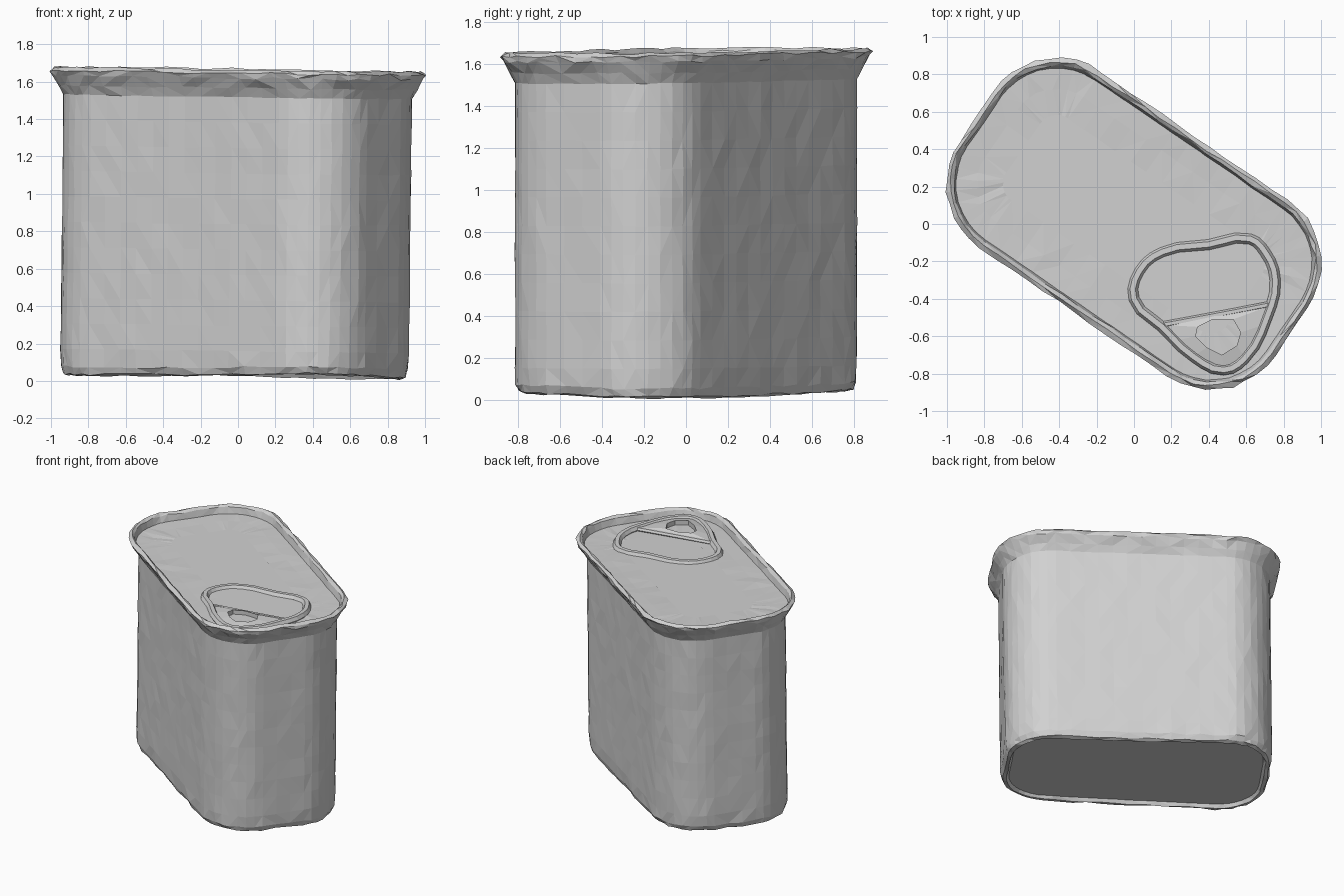
import bpy, bmesh, math, random
from mathutils import Vector, Matrix

random.seed(4)
if "Cube" in bpy.data.objects:
    bpy.data.objects.remove(bpy.data.objects["Cube"])

# One dull metal for the whole tin
metal = bpy.data.materials.new("dull_grey_metal")
metal.use_nodes = True
GREY = (0.64, 0.64, 0.64, 1)
metal.diffuse_color = GREY
metal.node_tree.nodes["Principled BSDF"].inputs["Base Color"].default_value = GREY

HALF_L, HALF_W, RADIUS = 1.018, 0.567, 0.41
TURN = Matrix.Rotation(math.radians(-34.4), 3, 'Z')


def outline(inset):
    """Rounded rectangle, turned on the ground plane."""
    r = RADIUS - inset
    cx, cy = HALF_L - RADIUS, HALF_W - RADIUS
    corners = [(cx, cy), (-cx, cy), (-cx, -cy), (cx, -cy)]
    pts = []
    for i, (x, y) in enumerate(corners):
        for k in range(10):
            a = math.pi / 2 * (i + k / 9)
            pts.append(Vector((x + r * math.cos(a), y + r * math.sin(a), 0)))
        # Extra points along the straight side that follows
        nx, ny = corners[(i + 1) % 4]
        a = math.pi / 2 * (i + 1)
        end = Vector((nx + r * math.cos(a), ny + r * math.sin(a), 0))
        start, steps = pts[-1].copy(), 3 if i % 2 else 12
        pts += [start.lerp(end, k / steps) for k in range(1, steps)]
    return [TURN @ p for p in pts]


def finish(bm, name):
    bmesh.ops.recalc_face_normals(bm, faces=bm.faces)
    mesh = bpy.data.meshes.new(name)
    bm.to_mesh(mesh)
    bm.free()
    mesh.materials.append(metal)
    obj = bpy.data.objects.new(name, mesh)
    bpy.context.collection.objects.link(obj)
    return obj


def loft(name, profile, cap_first=False, cap_last=False):
    """Rings of (inset, height, roughness), joined into a dented, leaning wall."""
    bm = bmesh.new()
    rings = []
    for inset, z, rough in profile:
        ring = []
        lean = 0.012 * (z - 1.65)
        foot_lift = 0.04 * max(0, 1 - z / 0.15)
        for p in outline(inset):
            j = [random.uniform(-rough, rough) for _ in range(3)]
            tilt = 0.004 * p.y * z - 0.012 * p.x + foot_lift * p.y ** 2
            ring.append(bm.verts.new((p.x + j[0] + lean, p.y + j[1],
                                      z + j[2] + tilt)))
        rings.append(ring)
    n = len(rings[0])
    for a, b in zip(rings, rings[1:]):
        for i in range(n):
            k = (i + 1) % n
            if random.random() < 0.5:
                bm.faces.new((a[i], a[k], b[k]))
                bm.faces.new((a[i], b[k], b[i]))
            else:
                bm.faces.new((a[i], a[k], b[i]))
                bm.faces.new((a[k], b[k], b[i]))
    if cap_first:
        bm.faces.new(rings[0])
    if cap_last:
        bm.faces.new(rings[-1])
    return finish(bm, name)


# Body wall with crumpled foot, slightly recessed base and flared rim
wall = [(0.068, 0.16 + 0.136 * i, 0.0025) for i in range(11)]
loft("tin_body",
     [(0.13, 0.045, 0.001), (0.115, 0.018, 0.004), (0.088, 0.025, 0.006),
      (0.072, 0.065, 0.006)] + wall
     + [(0.042, 1.57, 0.005), (0.008, 1.625, 0.008), (-0.003, 1.65, 0.007),
        (0.02, 1.665, 0.006), (0.038, 1.65, 0.005), (0.052, 1.59, 0.002)],
     cap_first=True)

# Sunken lid, a gently uneven sheet
loft("lid", [(0.045, 1.602, 0.001), (0.16, 1.6, 0.003), (0.3, 1.598, 0.002)],
     cap_last=True)


def tab_z(y):
    """The pull tab rises slightly towards the riveted end."""
    return 1.59 - 0.02 * (y + 0.1)


def tube(name, path, depth, closed):
    """Faceted round bar that follows a smooth path on the lid."""
    curve = bpy.data.curves.new(name, 'CURVE')
    curve.dimensions = '3D'
    curve.bevel_depth = depth
    curve.bevel_resolution = 1
    curve.resolution_u = 3
    curve.use_fill_caps = True
    spline = curve.splines.new('BEZIER')
    spline.bezier_points.add(len(path) - 1)
    spline.use_cyclic_u = closed
    spline.use_smooth = False
    for bp, (x, y) in zip(spline.bezier_points, path):
        bp.co = (x, y, tab_z(y))
        bp.handle_left_type = bp.handle_right_type = 'AUTO'
    curve.materials.append(metal)
    obj = bpy.data.objects.new(name, curve)
    bpy.context.collection.objects.link(obj)
    return obj


# Pull tab loop, with a pointed riveted end
tube("pull_tab_loop",
     [(0, -0.4), (0.03, -0.25), (0.15, -0.15), (0.4, -0.11), (0.62, -0.08),
      (0.7, -0.15), (0.755, -0.3), (0.71, -0.5), (0.59, -0.72),
      (0.48, -0.78), (0.32, -0.71), (0.15, -0.55)], 0.029, True)
tube("pull_tab_bar", [(0.15, -0.54), (0.42, -0.49), (0.73, -0.43)], 0.018, False)

# Plate around the rivet hole
bm = bmesh.new()
outer = [(0.17, -0.54), (0.45, -0.48), (0.72, -0.44), (0.69, -0.54),
         (0.59, -0.71), (0.48, -0.77), (0.33, -0.7), (0.24, -0.62)]
hole = [(0.34, -0.55), (0.42, -0.51), (0.53, -0.51), (0.57, -0.58),
        (0.55, -0.65), (0.47, -0.7), (0.39, -0.66), (0.33, -0.6)]
rims = [[bm.verts.new((x, y, tab_z(y) + lift)) for x, y in pts]
        for pts, lift in ((outer, 0.01), (hole, 0.025), (hole, -0.01))]
for a, b in zip(rims, rims[1:]):
    for i in range(len(a)):
        k = (i + 1) % len(a)
        bm.faces.new((a[i], a[k], b[k], b[i]))
finish(bm, "pull_tab_plate")
